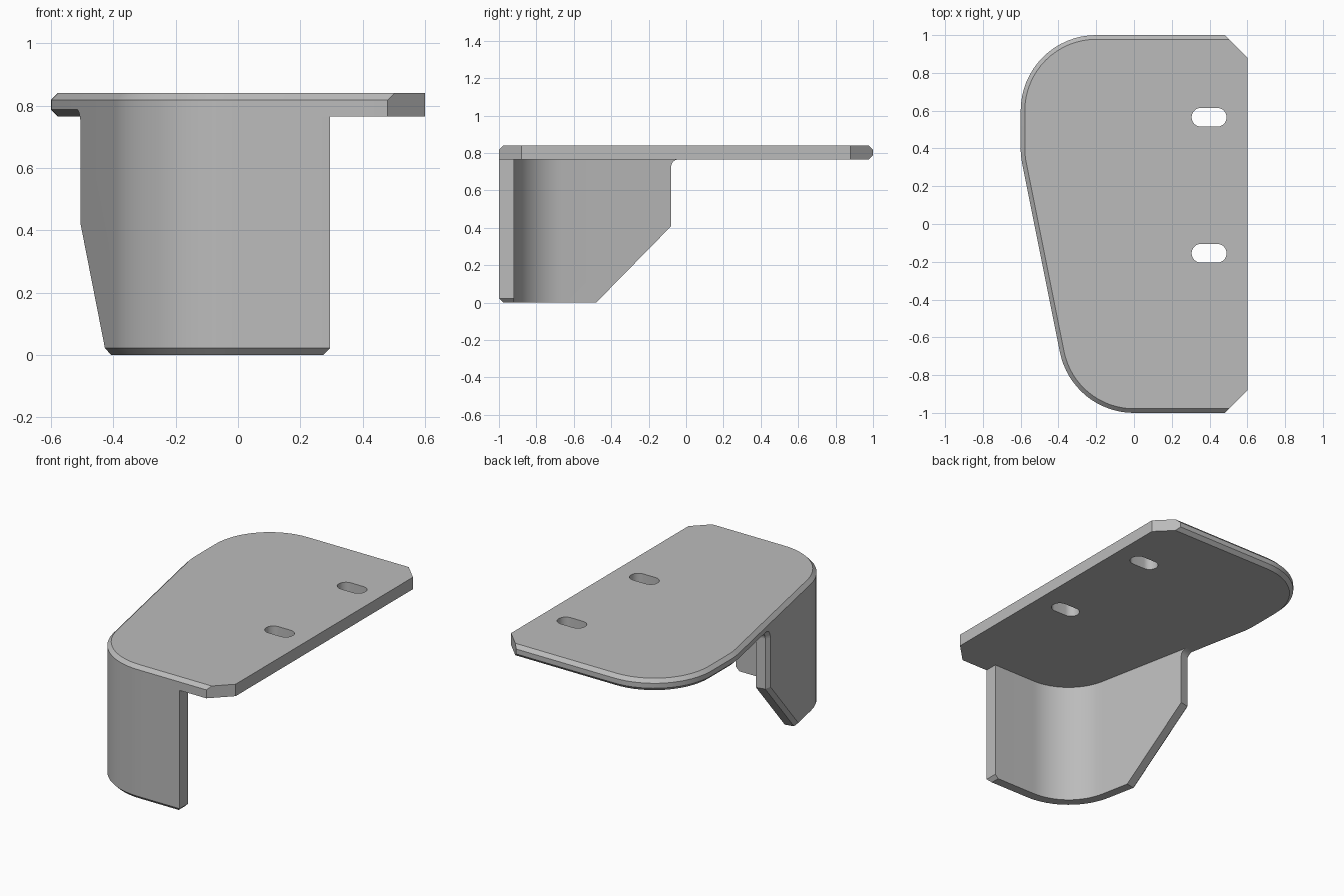
import bpy, bmesh, math
from mathutils import Vector

cube = bpy.data.objects.get("Cube")
if cube:
    bpy.data.objects.remove(cube, do_unlink=True)

# Main dimensions
TOP, UNDER = 0.84, 0.765          # plate faces
R, THICK, C = 0.4, 0.08, 0.022    # corner radius, wall thickness, chamfer
FILLET = 0.04
SLANT = math.atan2(0.2, 1.0)      # lean of the tapered side
N = Vector((-math.cos(SLANT), -math.sin(SLANT), 0))   # out of the tapered side
T = Vector((-math.sin(SLANT), math.cos(SLANT), 0))    # along it, to the back
UP = Vector((0, 0, 1))

grey = bpy.data.materials.new("plain_grey")
grey.use_nodes = True
grey.diffuse_color = (0.5, 0.5, 0.5, 1)
grey.node_tree.nodes["Principled BSDF"].inputs["Base Color"].default_value = (0.5, 0.5, 0.5, 1)


def arc(cx, cy, r, start, end, steps=16):
    return [Vector((cx + r * math.cos(a), cy + r * math.sin(a), 0))
            for a in (start + (end - start) * i / steps for i in range(steps + 1))]


def loft(loops):
    """Closed solid through a stack of matching loops."""
    bm = bmesh.new()
    rings = [[bm.verts.new(p) for p in loop] for loop in loops]
    n = len(rings[0])
    for low, high in zip(rings, rings[1:]):
        for i in range(n):
            j = (i + 1) % n
            bm.faces.new((low[i], low[j], high[j], high[i]))
    bm.faces.new(rings[0][::-1])
    bm.faces.new(rings[-1])
    bmesh.ops.remove_doubles(bm, verts=bm.verts[:], dist=1e-5)
    return bm


def trim(bm, point, normal):
    """Cut away everything in front of a plane and close the cut."""
    bmesh.ops.bisect_plane(bm, geom=bm.verts[:] + bm.edges[:] + bm.faces[:],
                           plane_co=point, plane_no=normal.normalized(), clear_outer=True)
    bmesh.ops.holes_fill(bm, edges=[e for e in bm.edges if e.is_boundary], sides=0)


def make(name, bm):
    bmesh.ops.recalc_face_normals(bm, faces=bm.faces[:])
    mesh = bpy.data.meshes.new(name)
    bm.to_mesh(mesh)
    bm.free()
    mesh.materials.append(grey)
    ob = bpy.data.objects.new(name, mesh)
    bpy.context.collection.objects.link(ob)
    return ob


def smooth(ob):
    bpy.ops.object.select_all(action="DESELECT")
    ob.select_set(True)
    bpy.context.view_layer.objects.active = ob
    bpy.ops.object.shade_smooth_by_angle(angle=math.radians(25))


# Outer corner of the wall's back end, on the tapered side
side_start = Vector((0, -0.6, 0)) + N * R
end_y = -0.08 - THICK * math.sin(SLANT)
wall_end = side_start + T * ((end_y - side_start.y) / T.y)


# Top plate: chamfered above all round, below only behind the wall
def plate_loop(z, front, rear):
    step = wall_end - T * C
    pts = [Vector((0.6, -0.88, 0)), Vector((0.6, 0.88, 0)), Vector((0.48 + rear, 1 - rear, 0))]
    pts += arc(-0.2, 0.6, R - rear, math.pi / 2, math.pi)
    pts += arc(-0.2, 0.4, R - rear, math.pi, math.pi + SLANT, 4)
    pts += [step - N * rear, step - N * front]
    pts += arc(0, -0.6, R - front, math.pi + SLANT, math.pi * 1.5)
    pts.append(Vector((0.48 + front, -1 + front, 0)))
    return [p + UP * z for p in pts]


plate = make("top_plate", loft([plate_loop(UNDER, 0, C), plate_loop(UNDER + C, 0, 0),
                                plate_loop(TOP - C, 0, 0), plate_loop(TOP, C, C)]))

# Two rounded slots through the plate
for y in (0.565, -0.155):
    outline = (arc(0.44, y, 0.05, -math.pi / 2, math.pi / 2)
               + arc(0.355, y, 0.05, math.pi / 2, math.pi * 1.5))
    cutter = make("slot_cutter", loft([[p + UP * z for p in outline] for z in (0.6, 1.0)]))
    cutter.hide_render = True
    mod = plate.modifiers.new("slot", "BOOLEAN")
    mod.operation, mod.solver, mod.object = "DIFFERENCE", "EXACT", cutter
    bpy.context.view_layer.objects.active = plate
    bpy.ops.object.modifier_apply(modifier=mod.name)
    bpy.data.objects.remove(cutter, do_unlink=True)
smooth(plate)


# Curved wall hanging under the front edge
def wall_loop(z, d):
    curve = (math.pi * 1.5, math.pi + SLANT)
    pts = [Vector((0.295, -1 + d, 0))] + arc(0, -0.6, R - d, *curve)
    pts += [wall_end - N * d, wall_end - N * THICK]
    pts += arc(0, -0.6, R - THICK, *curve)[::-1] + [Vector((0.295, -1 + THICK, 0))]
    return [p + UP * z for p in pts]


bm = loft([wall_loop(0, C), wall_loop(C, 0), wall_loop(UNDER, 0)])
slope = (T - UP).normalized()
knee = wall_end + UP * 0.408
trim(bm, knee, slope)                            # sloping lower corner
trim(bm, knee - slope * C, slope + N)            # its outer chamfer
trim(bm, wall_end - T * C, T + N)                # upright chamfer
trim(bm, Vector((0.295, 0, C)), Vector((1, 0, -1)))   # clipped front corner
smooth(make("curved_wall", bm))


# Small fillet where the wall's back end meets the plate
def fillet_loop(depth, r):
    pts = [Vector((p.x, p.y, 0)) for p in arc(FILLET, -FILLET, r, math.pi, math.pi / 2, 8)]
    pts += [Vector((FILLET, C, 0)), Vector((-C, C, 0)), Vector((-C, -FILLET, 0))]
    return [wall_end + T * p.x + UP * (UNDER + p.y) - N * depth for p in pts]


smooth(make("wall_fillet", loft([fillet_loop(THICK, FILLET), fillet_loop(C, FILLET),
                                 fillet_loop(0, FILLET + C)])))
